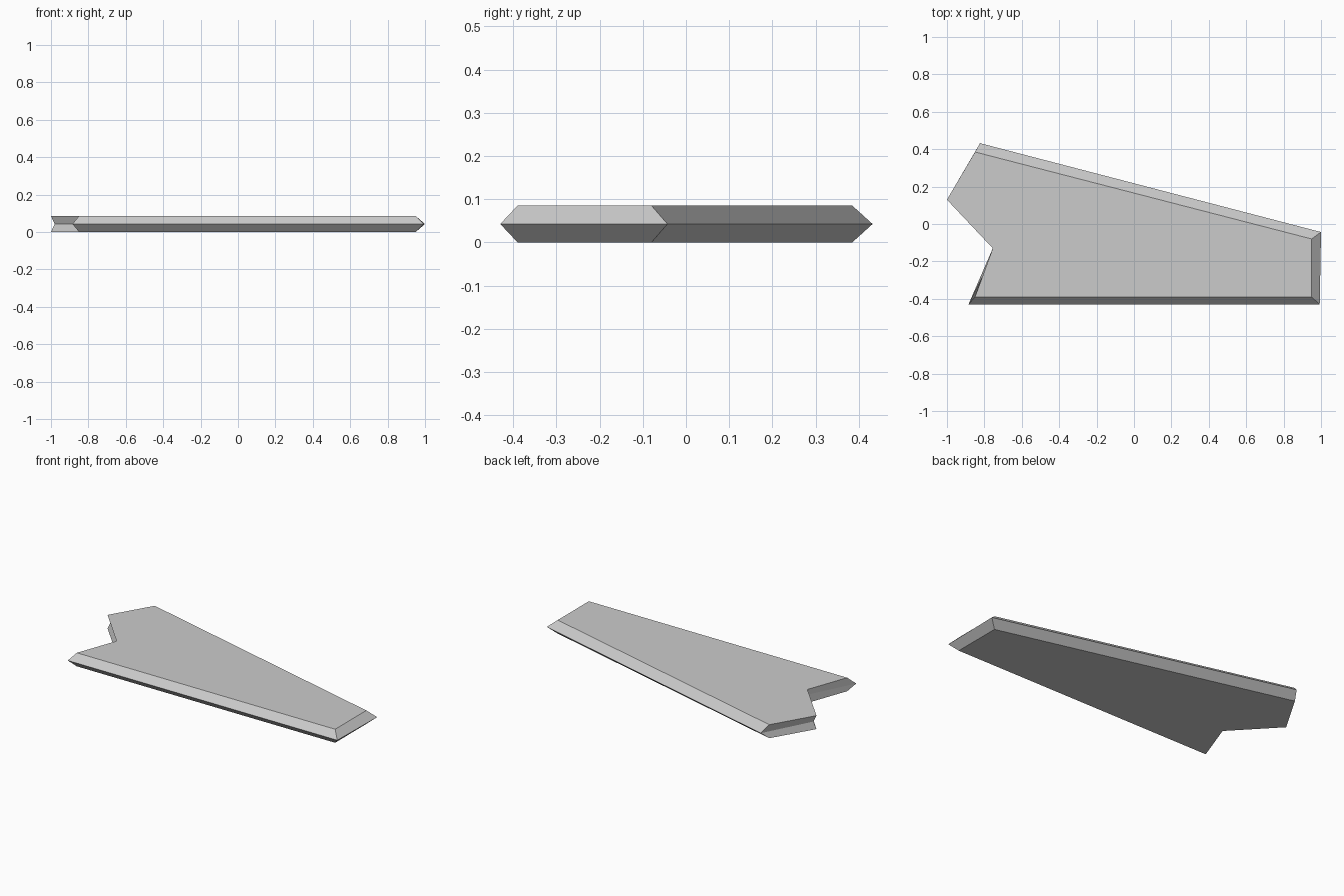
import bpy
import bmesh

cube = bpy.data.objects.get("Cube")
if cube:
    bpy.data.objects.remove(cube, do_unlink=True)

# Plain grey material
grey = bpy.data.materials.new("light grey")
grey.use_nodes = True
colour = (0.6, 0.6, 0.6, 1)
grey.diffuse_color = colour
grey.node_tree.nodes["Principled BSDF"].inputs["Base Color"].default_value = colour

# Outlines, anticlockwise from the front left-hand corner
HEIGHT = 0.085
flat_outline = [(-0.85, -0.39), (0.95, -0.39), (0.95, -0.08),
                (-0.85, 0.385), (-1.0, 0.13), (-0.755, -0.13)]
middle_outline = [(-0.885, -0.43), (0.993, -0.43), (1.0, -0.043),
                  (-0.823, 0.432), (-0.98, 0.13), (-0.735, -0.13)]

bm = bmesh.new()


def ring(outline, z):
    return [bm.verts.new((x, y, z)) for x, y in outline]


def bridge(lower, upper):
    for i in range(len(lower)):
        j = (i + 1) % len(lower)
        bm.faces.new((lower[i], lower[j], upper[j], upper[i]))


# Flat slab with a pointed rim, grooved at the notched end
bottom = ring(flat_outline, 0)
middle = ring(middle_outline, HEIGHT / 2)
top = ring(flat_outline, HEIGHT)
bridge(bottom, middle)
bridge(middle, top)
bm.faces.new(top)
bm.faces.new(bottom[::-1])

mesh = bpy.data.meshes.new("wing_plate")
bm.to_mesh(mesh)
bm.free()
mesh.materials.append(grey)
plate = bpy.data.objects.new("wing_plate", mesh)
bpy.context.collection.objects.link(plate)
